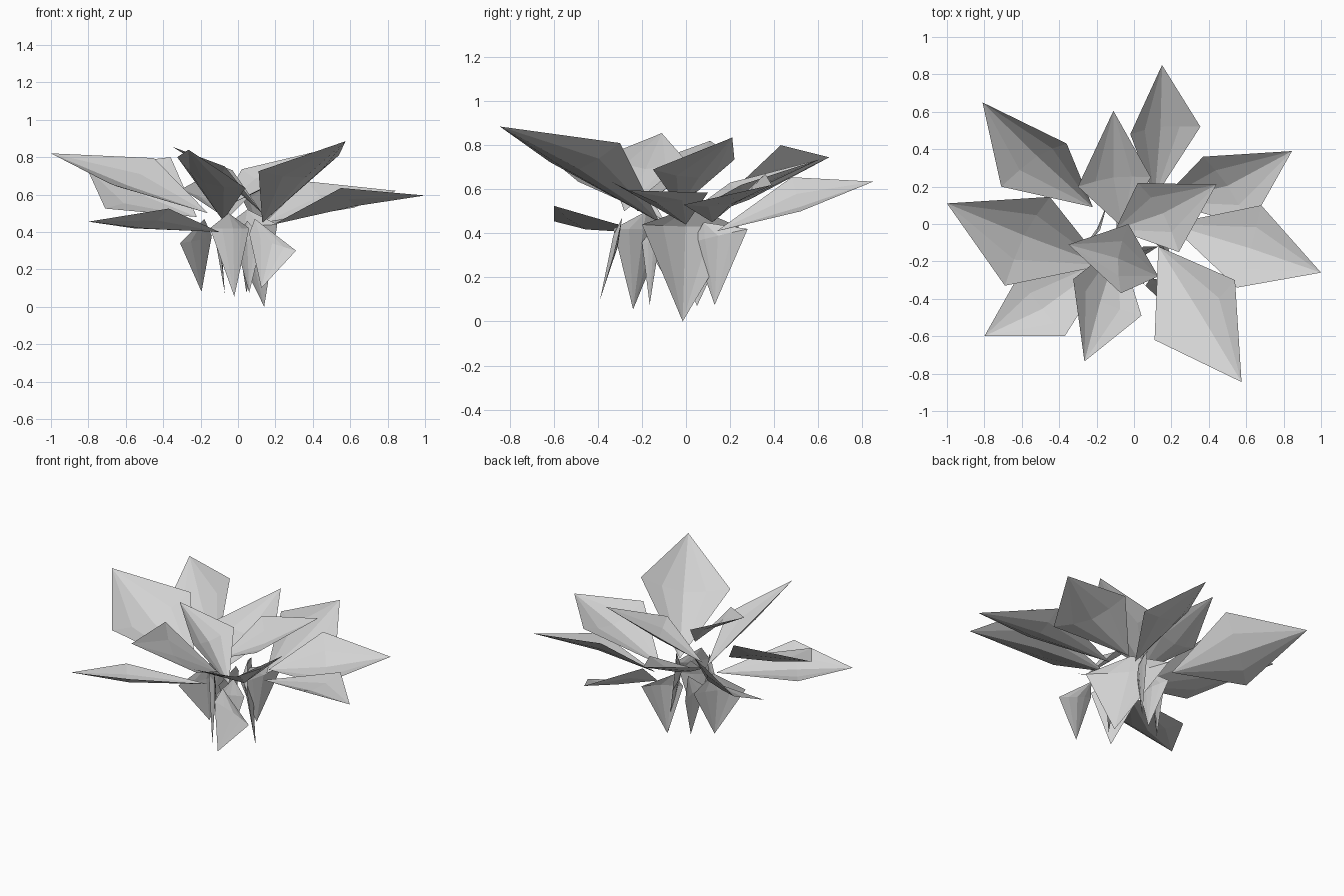
import bpy
import bmesh
from mathutils import Vector

cube = bpy.data.objects.get("Cube")
if cube:
    bpy.data.objects.remove(cube)

# One plain grey for the whole plant
grey = bpy.data.materials.new("pale_grey")
grey.use_nodes = True
tone = (.65, .65, .65, 1)
grey.diffuse_color = tone
grey.node_tree.nodes["Principled BSDF"].inputs["Base Color"].default_value = tone


def make_blade(name, base, left, tip, right, inside, fold):
    """Kite-shaped blade, folded into a faceted keel away from the inside."""
    base, left, tip, right = map(Vector, (base, left, tip, right))
    middle = (left + right) / 2
    normal = (tip - base).cross(left - right).normalized()
    if normal.dot(inside(middle)) < 0:
        normal.negate()
    depth = normal * (left - right).length * fold
    bm = bmesh.new()
    keel = bm.verts.new(middle - depth)
    foot, point = bm.verts.new(base), bm.verts.new(tip)
    for shoulder in (left, right):
        edge = bm.verts.new(shoulder)
        crease = bm.verts.new(middle.lerp(shoulder, .5) - depth * .65)
        for end in (foot, point):
            bm.faces.new((end, edge, crease))
            bm.faces.new((end, crease, keel))
    bmesh.ops.recalc_face_normals(bm, faces=bm.faces)
    bm.normal_update()
    if sum(f.normal.dot(normal) for f in bm.faces) < 0:
        bmesh.ops.reverse_faces(bm, faces=bm.faces)
    mesh = bpy.data.meshes.new(name)
    bm.to_mesh(mesh)
    bm.free()
    mesh.materials.append(grey)
    blade = bpy.data.objects.new(name, mesh)
    bpy.context.collection.objects.link(blade)


def leaf(name, base, left, tip, right):
    make_blade(name, base, left, tip, right, lambda middle: Vector((0, 0, 1)), .16)


def root(name, base, left, tip, right):
    make_blade(name, base, left, tip, right, lambda middle: Vector((middle.x, middle.y + .1, 0)), .08)


# Spreading outer leaves
leaf("back_right_leaf", base=(-.22, .09, .48), left=(-.71, .2, .525), tip=(-.81, .65, .745), right=(-.36, .43, .8))
leaf("back_leaf", base=(.11, .14, .41), left=(-.02, .48, .655), tip=(.15, .85, .635), right=(.355, .52, .5))
leaf("back_left_leaf", base=(.14, .12, .45), left=(.37, .36, .67), tip=(.845, .39, .62), right=(.62, -.01, .53))
leaf("left_leaf", base=(.19, 0, .44), left=(.68, .1, .585), tip=(1, -.26, .595), right=(.55, -.34, .635))
leaf("front_left_leaf", base=(.13, -.12, .45), left=(.54, -.3, .81), tip=(.575, -.845, .885), right=(.11, -.62, .725))
leaf("front_leaf", base=(-.08, -.1, .46), left=(.04, -.49, .635), tip=(-.265, -.735, .84), right=(-.325, -.295, .8))
leaf("front_right_leaf", base=(-.1, -.17, .4), left=(-.37, -.6, .525), tip=(-.8, -.6, .455), right=(-.62, -.28, .44))
leaf("right_leaf", base=(-.16, -.22, .5), left=(-.69, -.33, .66), tip=(-1, .11, .82), right=(-.45, .145, .795))

# Upright inner leaves
leaf("inner_back_leaf", base=(-.06, -.02, .47), left=(-.3, .2, .63), tip=(-.11, .605, .735), right=(.09, .25, .62))
leaf("inner_left_leaf", base=(-.1, -.03, .52), left=(.02, .22, .735), tip=(.44, .21, .835), right=(.24, -.15, .69))
leaf("inner_right_leaf", base=(.13, -.28, .5), left=(-.07, -.37, .75), tip=(-.35, -.11, .855), right=(-.03, 0, .73))

# Pointed roots hanging below
root("left_root", base=(.05, .03, .52), left=(.21, -.2, .44), tip=(.14, -.015, 0), right=(-.07, .24, .43))
root("front_root", base=(.09, -.29, .47), left=(.31, -.33, .3), tip=(.125, -.39, .1), right=(.06, -.33, .39))
root("middle_root", base=(-.05, -.18, .5), left=(.06, -.33, .42), tip=(-.02, -.24, .055), right=(-.15, -.09, .42))
root("right_root", base=(-.18, -.03, .47), left=(-.31, -.18, .34), tip=(-.195, -.02, .08), right=(-.14, .12, .38))
root("back_root", base=(.03, .08, .45), left=(.13, .28, .42), tip=(.045, .13, .075), right=(0, .03, .36))
root("back_right_root", base=(-.05, .05, .45), left=(-.12, .18, .35), tip=(-.07, .05, .07), right=(-.1, -.06, .35))
root("inner_root", base=(.05, -.12, .46), left=(.13, -.12, .36), tip=(.06, -.165, .075), right=(-.02, -.2, .36))
